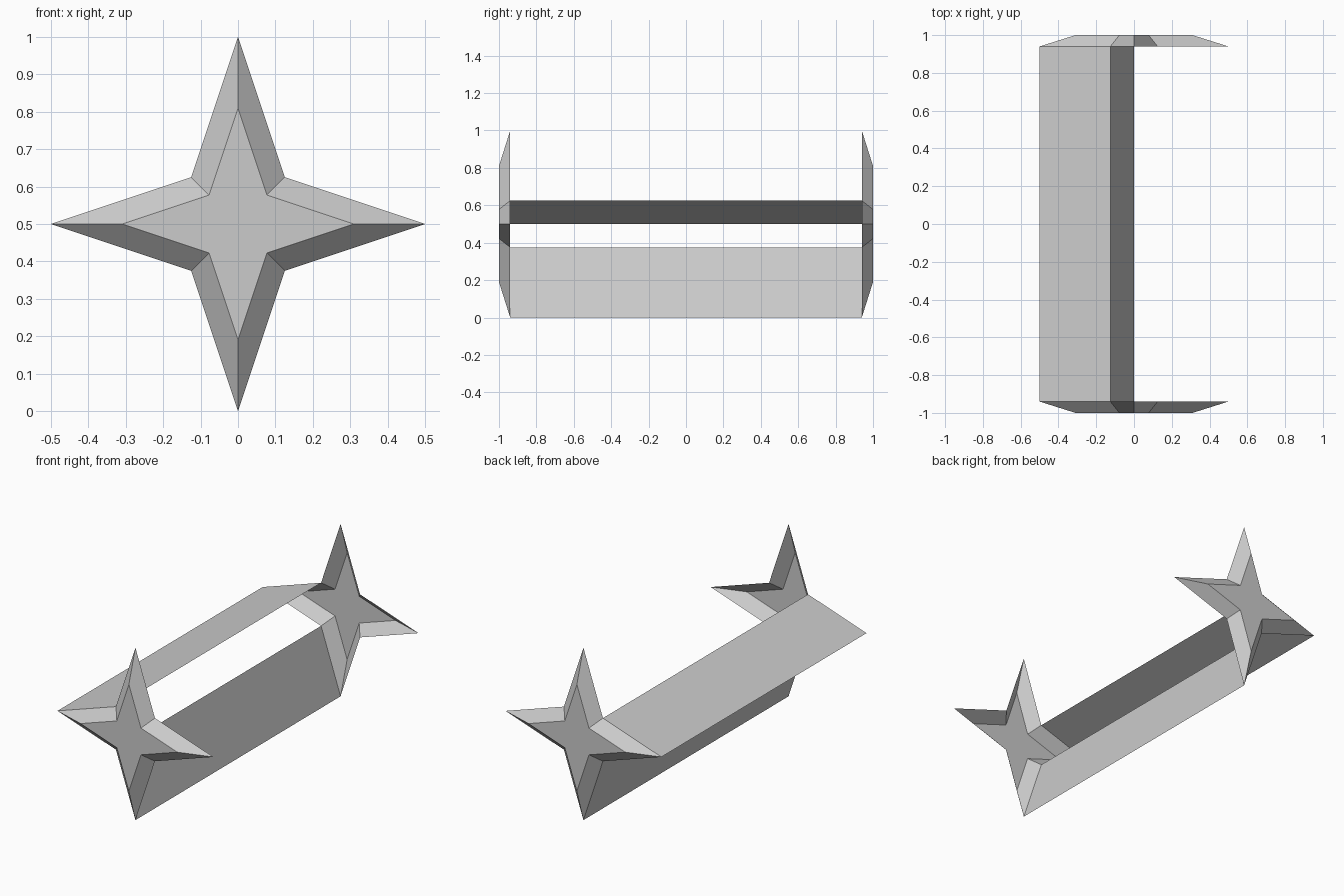
import bpy, bmesh

if "Cube" in bpy.data.objects:
    bpy.data.objects.remove(bpy.data.objects["Cube"])

R, INNER, INSET = 0.5, 0.125, 0.62      # star tip radius, notch offset, cap scale
Y_RIM, Y_CAP = 0.94, 1.0                # rim and cap depth of each end

grey = bpy.data.materials.new("light_grey")
grey.diffuse_color = (0.6, 0.6, 0.6, 1)
grey.use_nodes = True
grey.node_tree.nodes["Principled BSDF"].inputs["Base Color"].default_value = grey.diffuse_color

# Star outline in x/z, counter-clockwise from the right tip
STAR = [(R, 0), (INNER, INNER), (0, R), (-INNER, INNER),
        (-R, 0), (-INNER, -INNER), (0, -R), (INNER, -INNER)]


def finish(name, bm):
    mesh = bpy.data.meshes.new(name)
    bm.to_mesh(mesh)
    bm.free()
    mesh.materials.append(grey)
    obj = bpy.data.objects.new(name, mesh)
    bpy.context.collection.objects.link(obj)
    return obj


def ring(bm, scale, y):
    return [bm.verts.new((x * scale, y, R + z * scale)) for x, z in STAR]


# Open-backed star end with sloping sides
def star_end(name, side):
    bm = bmesh.new()
    rim = ring(bm, 1, side * Y_RIM)
    cap = ring(bm, INSET, side * Y_CAP)
    faces = [bm.faces.new(cap)]
    for i in range(8):
        j = (i + 1) % 8
        faces.append(bm.faces.new((rim[i], rim[j], cap[j], cap[i])))
    if side > 0:
        bmesh.ops.reverse_faces(bm, faces=faces)
    finish(name, bm)


# Thin plate joining one outline edge of both stars
def side_plate(name, i):
    bm = bmesh.new()
    a, b = STAR[i], STAR[i + 1]
    corners = [(a, -Y_RIM), (b, -Y_RIM), (b, Y_RIM), (a, Y_RIM)]
    bm.faces.new([bm.verts.new((p[0], y, R + p[1])) for p, y in corners])
    finish(name, bm)


star_end("front_star", -1)
star_end("back_star", 1)
side_plate("upper_left_plate", 3)
side_plate("lower_left_plate", 5)
